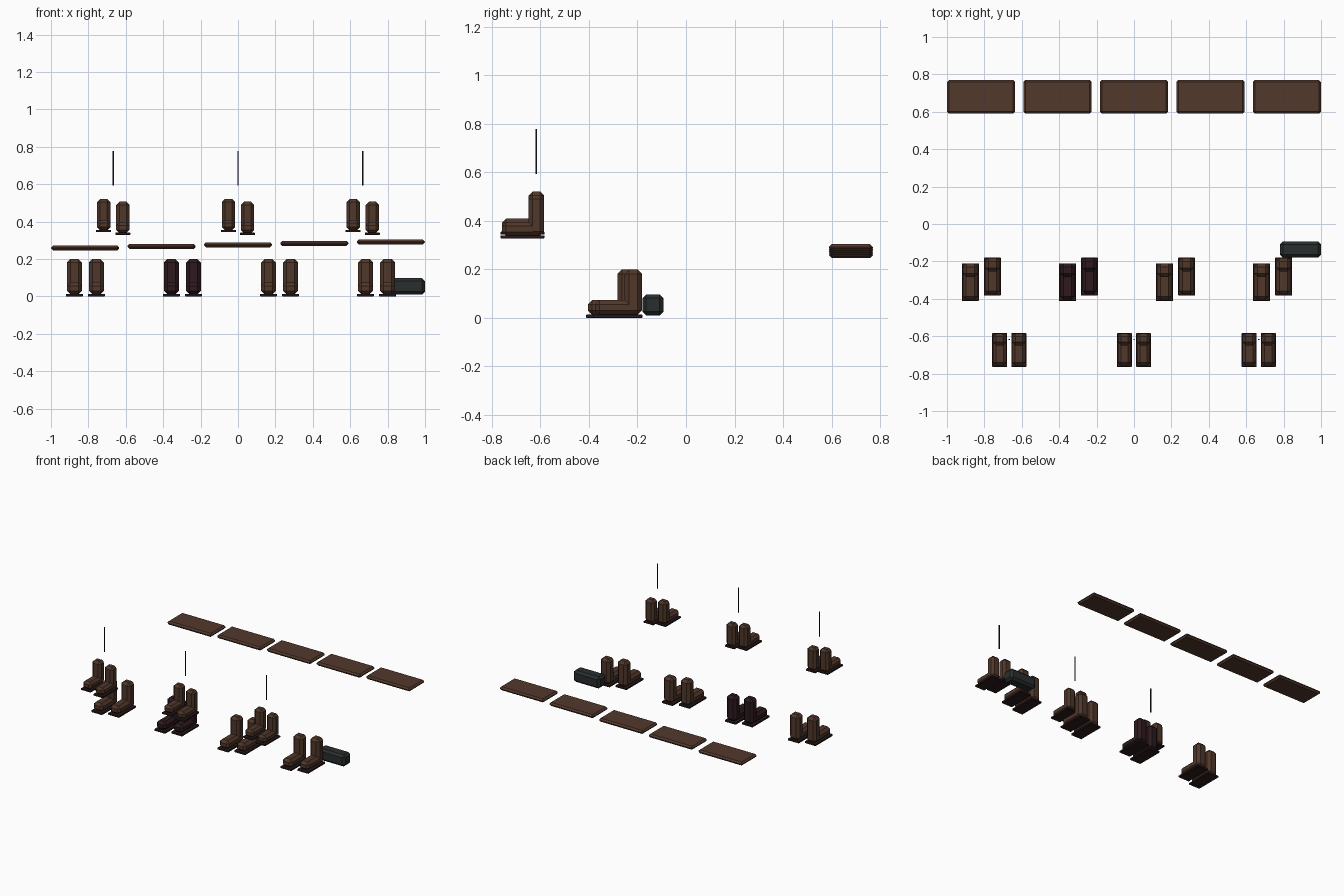
import bpy, bmesh

if "Cube" in bpy.data.objects:
    bpy.data.objects.remove(bpy.data.objects["Cube"])


def material(name, rgb):
    m = bpy.data.materials.new(name)
    m.diffuse_color = (*rgb, 1)
    m.use_nodes = True
    m.node_tree.nodes["Principled BSDF"].inputs["Base Color"].default_value = m.diffuse_color
    return m


BROWN = material("brown_leather", (0.080, 0.038, 0.023))
PLATE = material("brown_board", (0.084, 0.040, 0.025))
MAROON = material("dark_maroon", (0.026, 0.010, 0.013))
SOLE = material("dark_sole", (0.024, 0.011, 0.011))
BLACK = material("charcoal", (0.022, 0.027, 0.027))
ROD = material("dark_rod", (0.010, 0.008, 0.013))


def box(name, lo, hi, mat, bevel=0.0):
    """Chamfered box between two corners."""
    bm = bmesh.new()
    bmesh.ops.create_cube(bm, size=1)
    for v in bm.verts:
        v.co = [(a + b) / 2 + c * (b - a) for a, b, c in zip(lo, hi, v.co)]
    if bevel:
        bmesh.ops.bevel(bm, geom=bm.edges[:], offset=bevel, segments=1,
                        affect='EDGES', profile=0.5)
    me = bpy.data.meshes.new(name)
    bm.to_mesh(me)
    bm.free()
    me.materials.append(mat)
    ob = bpy.data.objects.new(name, me)
    bpy.context.collection.objects.link(ob)
    return ob


def boot(name, x, back, z, s, mat):
    """Boot facing -y; back is the heel position, s the scale."""
    def part(suffix, w, y0, y1, z0, z1, m, bevel):
        box(f"{name}_{suffix}", (x - w * s / 2, back + y0 * s, z + z0 * s),
            (x + w * s / 2, back + y1 * s, z + z1 * s), m, bevel * s)
    part("sole", 0.090, -0.202, 0.0, 0.0, 0.014, SOLE, 0.002)
    part("foot", 0.080, -0.195, -0.035, 0.012, 0.074, mat, 0.018)
    part("shaft", 0.080, -0.073, -0.001, 0.012, 0.200, mat, 0.019)


# Lower row: four pairs, right boot set back a little
for i in range(4):
    x = -0.875 + 0.519 * i
    mat = MAROON if i == 1 else BROWN
    boot(f"lower_left_boot_{i + 1}", x, -0.210, 0.0, 1.0, mat)
    boot(f"lower_right_boot_{i + 1}", x + 0.118, -0.180, 0.0, 1.0, mat)

# Upper row: three smaller pairs, each with a thin rod above
for i in range(3):
    x = -0.667 + 0.667 * i
    boot(f"upper_left_boot_{i + 1}", x - 0.051, -0.584, 0.343, 0.89, BROWN)
    boot(f"upper_right_boot_{i + 1}", x + 0.051, -0.584, 0.328, 0.89, BROWN)
    box(f"rod_{i + 1}", (x - 0.003, -0.621, 0.593), (x + 0.003, -0.615, 0.778), ROD)

# Row of boards rising slightly to the right
for i in range(5):
    x = -0.8175 + 0.40875 * i
    z = 0.246 + 0.008 * i
    box(f"board_{i + 1}", (x - 0.1825, 0.59, z), (x + 0.1825, 0.77, z + 0.026),
        PLATE, 0.011)

# Charcoal block beside the last pair
box("block", (0.78, -0.18, 0.01), (1.0, -0.093, 0.097), BLACK, 0.016)
